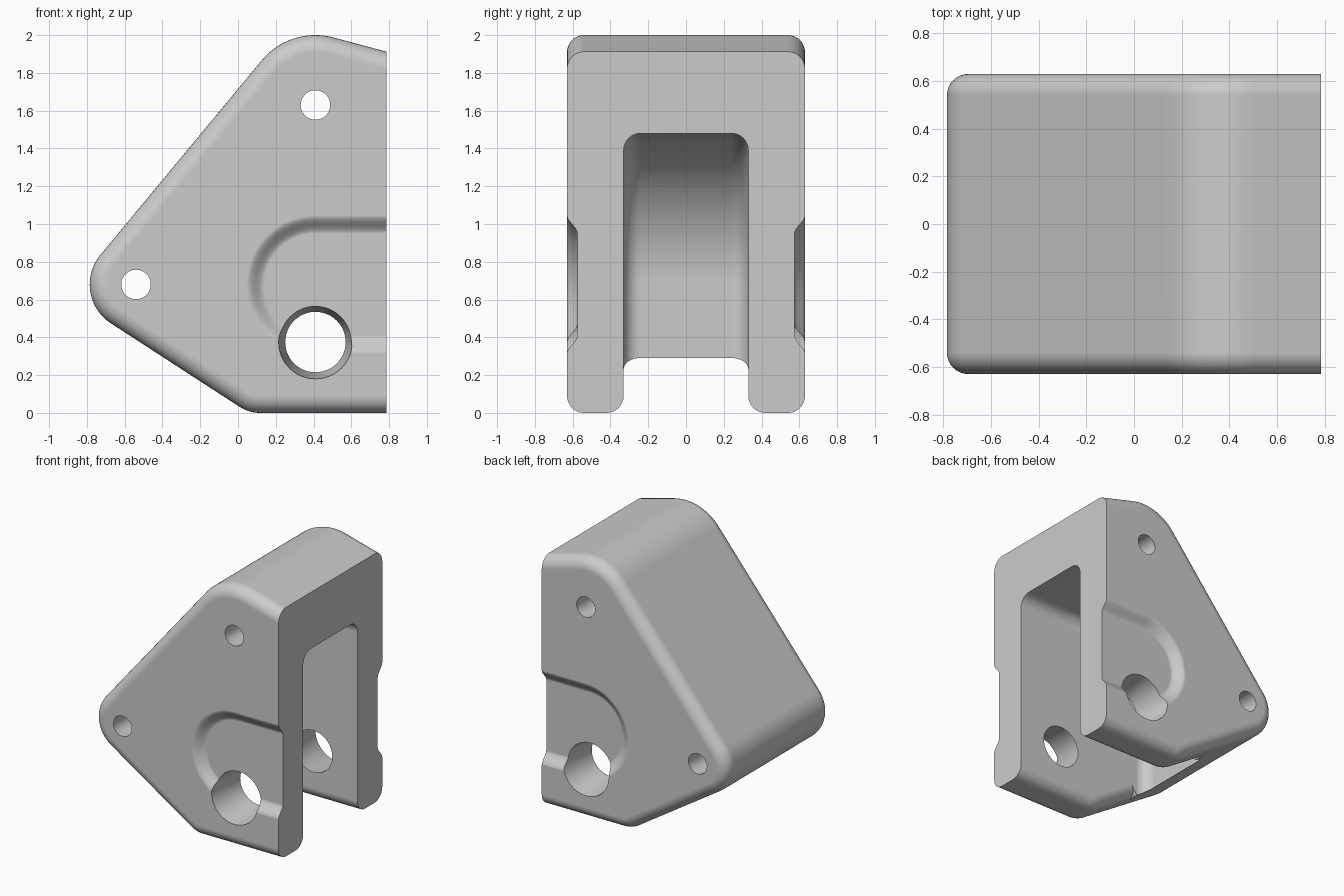
import bpy, bmesh, math

if "Cube" in bpy.data.objects:
    bpy.data.objects.remove(bpy.data.objects["Cube"])

HALF_X, HALF_Y, FILLET = 0.785, 0.63, 0.09
TOP, LEFT, LOW, HUB = (0.41, 1.63), (-0.54, 0.68), (0.117, 0.2), (0.41, 0.68)


def arc(c, r, a0, a1, n):
    return [(c[0] + r * math.cos(math.radians(a0 + (a1 - a0) * i / n)),
             c[1] + r * math.sin(math.radians(a0 + (a1 - a0) * i / n))) for i in range(n + 1)]


def loft(name, loops):
    """Skin equal-length loops of 3D points and cap both ends."""
    bm = bmesh.new()
    rows = [[bm.verts.new(p) for p in loop] for loop in loops]
    n = len(rows[0])
    for a, b in zip(rows, rows[1:]):
        for i in range(n):
            j = (i + 1) % n
            bm.faces.new((a[i], a[j], b[j], b[i]))
    bm.faces.new(rows[0][::-1])
    bm.faces.new(rows[-1])
    bmesh.ops.recalc_face_normals(bm, faces=bm.faces)
    mesh = bpy.data.meshes.new(name)
    bm.to_mesh(mesh)
    bm.free()
    obj = bpy.data.objects.new(name, mesh)
    bpy.context.collection.objects.link(obj)
    return obj


def stack(name, layers, outline):
    """Loft an xz outline through (y, parameter) layers."""
    return loft(name, [[(x, y, z) for x, z in outline(v)] for y, v in layers])


def round_layers(half, r, n=8):
    """Layers from -half to +half whose ends shrink by a quarter round."""
    ts = [math.pi / 2 * i / n for i in range(n + 1)]
    side = [(half - r + r * math.sin(t), r - r * math.cos(t)) for t in ts]
    return [(-y, d) for y, d in reversed(side)] + side


def body_outline(d):
    pts = arc(TOP, 0.37 - d, 75, 140.3, 20) + arc(LEFT, 0.245 - d, 140.3, 237, 24)
    pts += arc(LOW, 0.2 - d, 237, 270, 10)
    x, z = pts[0]
    return pts + [(HALF_X, d), (HALF_X, z - (HALF_X - x) * math.tan(math.radians(15)))]


def slot_outline(d):
    r = 0.8 - d
    return arc(HUB, r, 90, 180, 32) + [(HUB[0] - r, -0.2), (0.95, -0.2), (0.95, HUB[1] + r)]


def pocket_outline(r):
    return arc(HUB, r, 90, 270, 40) + [(0.95, HUB[1] - r), (0.95, HUB[1] + r)]


def hole_outline(c):
    return lambda r: arc(c, r, 0, 360, 48)[:-1]


# Rounded plate body
body = stack("bracket_body", round_layers(HALF_Y, FILLET), body_outline)

# Central slot between the two legs
cutters = [stack("slot_cutter", round_layers(0.33, FILLET), slot_outline)]

# Through holes for the fasteners
for c in (TOP, LEFT):
    cutters.append(stack("hole_cutter", [(-0.8, 0.078), (0.8, 0.078)], hole_outline(c)))

for s in (-1, 1):
    # Rounded inner lower edge of each leg
    sec = [(0.42 - 0.09 * math.sin(t), 0.09 - 0.09 * math.cos(t))
           for t in [math.pi / 16 * i for i in range(9)]]
    sec += [(0.30, 0.09), (0.30, -0.1), (0.42, -0.1)]
    path = [(237, -0.37)] + [(237 + 3.3 * i, 0) for i in range(11)] + [(270, 0.8)]
    rows = []
    for a, run in path:
        ca, sa = math.cos(math.radians(a)), math.sin(math.radians(a))
        rows.append([(LOW[0] + (0.2 - d) * ca - run * sa, s * y,
                      LOW[1] + (0.2 - d) * sa + run * ca) for y, d in sec])
    cutters.append(loft("edge_cutter", rows))

    # Shallow recess with a soft S-shaped rim
    rim = [(s * 0.75, 0.365)]
    for i in range(13):
        t = i / 12
        rim.append((s * (0.63 - 0.055 * t * t * (3 - 2 * t)), 0.365 - 0.095 * t))
    cutters.append(stack("pocket_cutter", rim, pocket_outline))

    # Tapered pivot hole
    cutters.append(stack("pivot_cutter", [(s * 0.72, 0.195), (s * 0.62, 0.195),
                                          (s * 0.35, 0.16), (s * 0.2, 0.16)],
                         hole_outline((0.41, 0.375))))

# Cut everything out of the body
bpy.context.view_layer.objects.active = body
body.select_set(True)
for c in cutters:
    c.hide_render = True
    m = body.modifiers.new("cut", 'BOOLEAN')
    m.operation, m.solver, m.object = 'DIFFERENCE', 'EXACT', c
    bpy.ops.object.modifier_apply(modifier=m.name)
    bpy.data.objects.remove(c)

# Smooth shading with crisp edges and one grey
bpy.ops.object.shade_smooth_by_angle(angle=math.radians(30))
w = body.modifiers.new("weighted", 'WEIGHTED_NORMAL')
w.keep_sharp = True
grey = bpy.data.materials.new("light_grey")
grey.diffuse_color = (0.6, 0.6, 0.6, 1)
grey.use_nodes = True
grey.node_tree.nodes["Principled BSDF"].inputs["Base Color"].default_value = grey.diffuse_color
body.data.materials.clear()
body.data.materials.append(grey)
